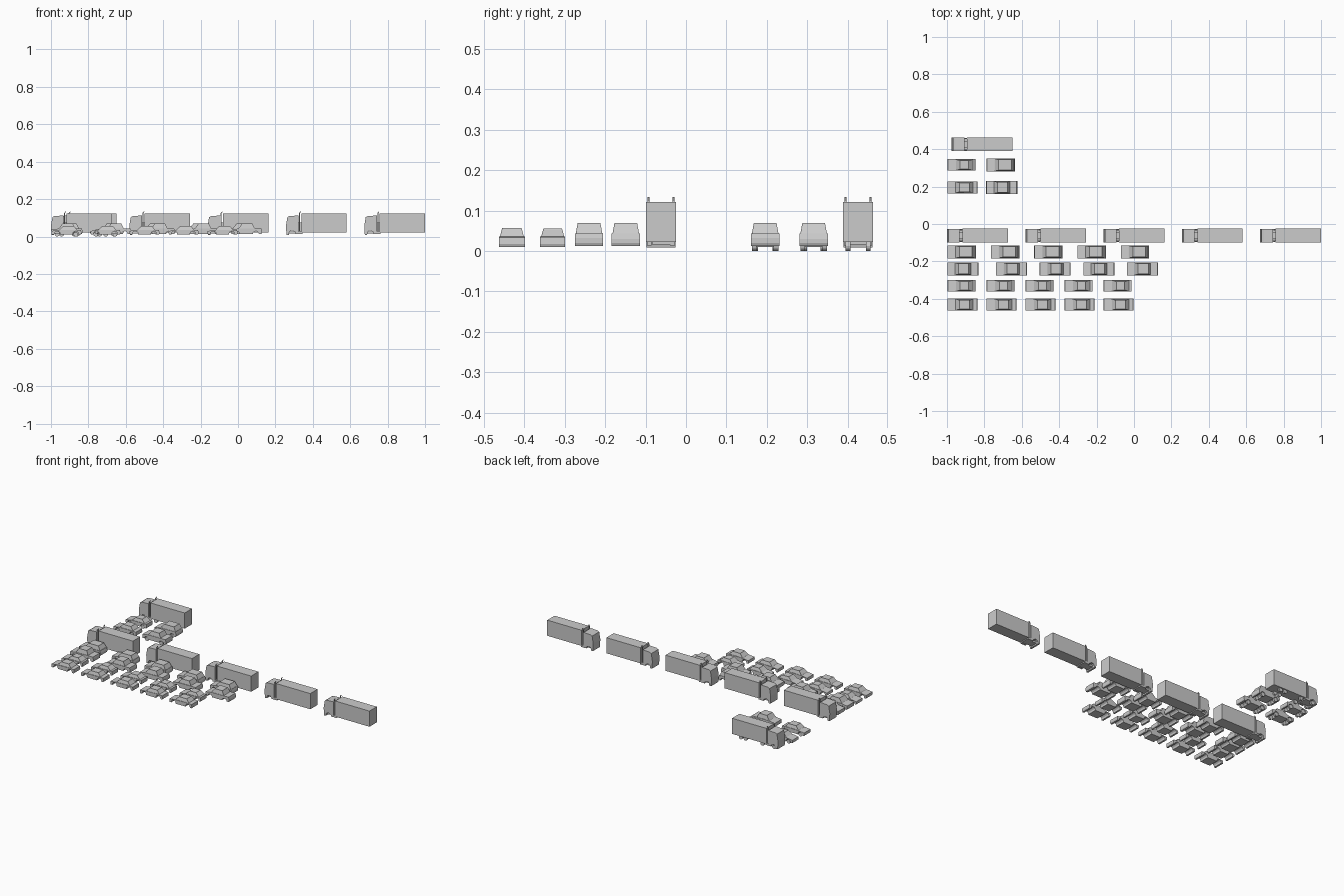
import bpy, bmesh
from math import cos, sin, pi

if "Cube" in bpy.data.objects:
    bpy.data.objects.remove(bpy.data.objects["Cube"])


def make_mesh(name, bm):
    bmesh.ops.recalc_face_normals(bm, faces=bm.faces)
    me = bpy.data.meshes.new(name)
    bm.to_mesh(me)
    bm.free()
    return me


def extrude(bm, pts, half):
    # side profile (x, z) extruded across the width
    a = [bm.verts.new((x, -half, z)) for x, z in pts]
    b = [bm.verts.new((x, half, z)) for x, z in pts]
    bm.faces.new(a)
    bm.faces.new(b[::-1])
    n = len(pts)
    for i in range(n):
        j = (i + 1) % n
        bm.faces.new((a[i], b[i], b[j], a[j]))


def arch(cx, z, r=0.016):
    # wheel arch notch running rearwards along the sill
    zc = 0.013
    pts = [(cx + r * cos(t * pi / 6), zc + r * sin(t * pi / 6)) for t in range(6, -1, -1)]
    return [(cx - r, z)] + pts[1:-1] + [(cx + r, z)]


def box(bm, x0, x1, y0, y1, z0, z1):
    r = bmesh.ops.create_cube(bm, size=1)
    for v in r["verts"]:
        v.co = (x0 if v.co.x < 0 else x1, y0 if v.co.y < 0 else y1, z0 if v.co.z < 0 else z1)


def cabin(base, top, wb, wt, zb, zt):
    # glasshouse frustum with recessed windows
    bm = bmesh.new()
    lo = [bm.verts.new(p) for p in ((base[0], -wb, zb), (base[1], -wb, zb), (base[1], wb, zb), (base[0], wb, zb))]
    hi = [bm.verts.new(p) for p in ((top[0], -wt, zt), (top[1], -wt, zt), (top[1], wt, zt), (top[0], wt, zt))]
    sides = [bm.faces.new((lo[i], lo[(i + 1) % 4], hi[(i + 1) % 4], hi[i])) for i in range(4)]
    bm.faces.new(hi)
    bm.faces.new(lo[::-1])
    bmesh.ops.recalc_face_normals(bm, faces=bm.faces)
    bmesh.ops.inset_individual(bm, faces=sides, thickness=0.003, depth=-0.0008)
    return make_mesh("cabin", bm)


def car(upper, axles, half, zb, cab):
    bm = bmesh.new()
    L = max(p[0] for p in upper)
    sill = [(0.003, zb)] + arch(axles[0], zb) + arch(axles[1], zb) + [(L - 0.003, zb)]
    extrude(bm, sill + upper[::-1], half)
    return dict(parts=[("car_body", make_mesh("car_body", bm)), ("car_cabin", cabin(*cab))],
                axles=axles, wheel_y=half - 0.008)


# four car shapes
compact_suv = car([(0, 0.020), (0.001, 0.036), (0.045, 0.043), (0.148, 0.044), (0.152, 0.030), (0.152, 0.020)],
                  (0.030, 0.124), 0.035, 0.013,
                  ((0.042, 0.148), (0.064, 0.132), 0.033, 0.028, 0.0425, 0.070))
long_car = car([(0, 0.020), (0.001, 0.037), (0.042, 0.043), (0.163, 0.044), (0.166, 0.032), (0.166, 0.020)],
               (0.030, 0.133), 0.035, 0.013,
               ((0.040, 0.128), (0.060, 0.114), 0.033, 0.028, 0.0425, 0.070))
sport_car = car([(0, 0.018), (0.002, 0.028), (0.045, 0.035), (0.130, 0.036), (0.148, 0.035), (0.150, 0.018)],
                (0.030, 0.122), 0.031, 0.010,
                ((0.044, 0.138), (0.068, 0.112), 0.029, 0.023, 0.0345, 0.056))
sedan = car([(0, 0.018), (0.001, 0.030), (0.045, 0.035), (0.138, 0.036), (0.158, 0.034), (0.160, 0.018)],
            (0.030, 0.130), 0.032, 0.010,
            ((0.042, 0.138), (0.064, 0.118), 0.030, 0.024, 0.0345, 0.057))


def truck():
    parts = []
    # tractor cab
    bm = bmesh.new()
    extrude(bm, [(0.003, 0.009), (0.015, 0.009), (0.018, 0.024), (0.026, 0.031), (0.038, 0.031), (0.046, 0.024),
                 (0.068, 0.024), (0.068, 0.112), (0.020, 0.110), (0.008, 0.104), (0.0, 0.058)], 0.036)
    parts.append(("truck_cab", make_mesh("truck_cab", bm)))
    # tractor frame and coupling
    bm = bmesh.new()
    box(bm, 0.012, 0.088, -0.022, 0.022, 0.016, 0.028)
    box(bm, 0.066, 0.084, -0.016, 0.016, 0.027, 0.075)
    for s in (-1, 1):
        box(bm, 0.050, 0.088, s * 0.029 - 0.006, s * 0.029 + 0.006, 0.014, 0.026)
    parts.append(("truck_frame", make_mesh("truck_frame", bm)))
    # exhaust stacks
    bm = bmesh.new()
    for s in (-1, 1):
        y = s * 0.031
        extrude(bm, [(0.070, 0.024), (0.075, 0.024), (0.075, 0.124), (0.081, 0.134), (0.077, 0.134), (0.070, 0.125)], 0.0025)
        bm.verts.ensure_lookup_table()
        for v in bm.verts[-12:]:
            v.co.y += y
    parts.append(("exhaust_stacks", make_mesh("exhaust_stacks", bm)))
    # trailer box
    bm = bmesh.new()
    box(bm, 0.082, 0.325, -0.037, 0.037, 0.022, 0.122)
    parts.append(("trailer", make_mesh("trailer", bm)))
    return dict(parts=parts, axles=(0.032, 0.115, 0.235, 0.268), wheel_y=0.025)


semi_truck = truck()

# shared wheel
bm = bmesh.new()
extrude(bm, [(0.013 * cos(i * pi / 6), 0.013 + 0.013 * sin(i * pi / 6)) for i in range(12)], 0.006)
caps = [f for f in bm.faces if len(f.verts) == 12]
bmesh.ops.recalc_face_normals(bm, faces=bm.faces)
bmesh.ops.inset_individual(bm, faces=caps, thickness=0.005, depth=-0.001)
wheel = make_mesh("wheel", bm)


def add(name, me, loc):
    ob = bpy.data.objects.new(name, me)
    ob.location = loc
    bpy.context.collection.objects.link(ob)


def place(kind, x, y, wheels=False):
    for name, me in kind["parts"]:
        add(name, me, (x, y, 0))
    if wheels:
        for ax in kind["axles"]:
            for s in (-1, 1):
                add("wheel", wheel, (x + ax, y + s * kind["wheel_y"], 0))


# rows of bodies without wheels
for i in range(5):
    place(semi_truck, -1 + i * 0.41875, -0.062)
    place(compact_suv, -0.997 + i * 0.2316, -0.149)
    place(long_car, -0.998 if i == 0 else -0.738 + (i - 1) * 0.2335, -0.240)
    place(sport_car, -0.997 + i * 0.2086, -0.330)
    place(sedan, -0.997 + i * 0.2086, -0.431)

# complete vehicles with wheels
place(semi_truck, -0.975, 0.426, True)
place(sport_car, -0.997, 0.316, True)
place(compact_suv, -0.788, 0.316, True)
place(sedan, -0.997, 0.196, True)
place(long_car, -0.790, 0.196, True)
